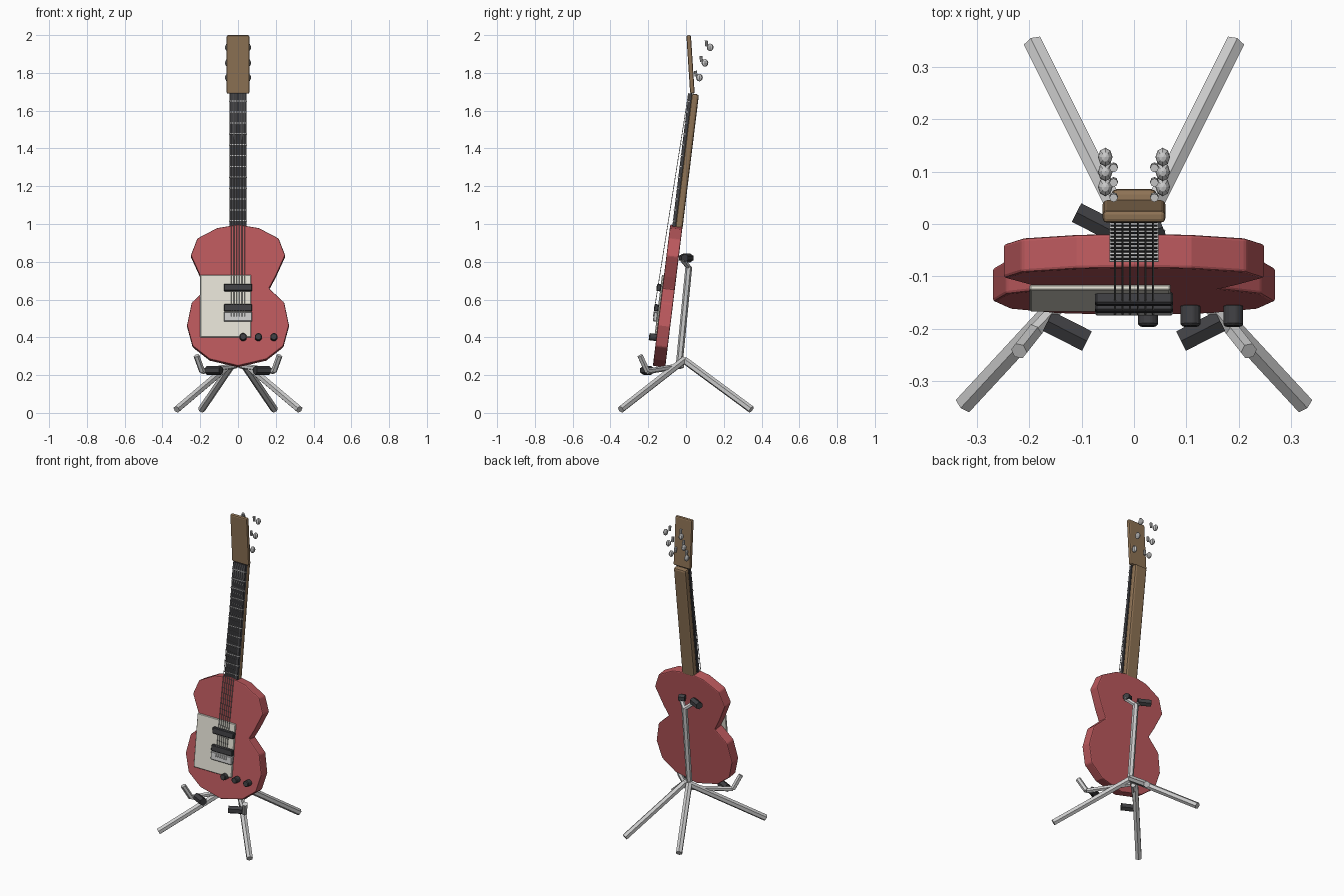
import bpy, bmesh, math
from mathutils import Vector, Matrix

if "Cube" in bpy.data.objects:
    bpy.data.objects.remove(bpy.data.objects["Cube"])

# Frame of the guitar leaning back on its stand
TILT = math.radians(-7)
LEAN = Matrix.Translation((0, -0.142, 0.25)) @ Matrix.Rotation(TILT, 4, 'X')


def material(name, rgb):
    m = bpy.data.materials.new(name)
    m.diffuse_color = (*rgb, 1)
    m.use_nodes = True
    m.node_tree.nodes["Principled BSDF"].inputs["Base Color"].default_value = m.diffuse_color
    return m


RED = material("red_lacquer", (0.5, 0.1, 0.11))
WOOD = material("brown_wood", (0.27, 0.17, 0.09))
DARK = material("dark_plastic", (0.05, 0.05, 0.055))
CREAM = material("cream_plastic", (0.78, 0.76, 0.67))


def finish(name, bm, mat=None, matrix=None, bevel=0, segments=1):
    bmesh.ops.recalc_face_normals(bm, faces=bm.faces[:])
    mesh = bpy.data.meshes.new(name)
    bm.to_mesh(mesh)
    bm.free()
    ob = bpy.data.objects.new(name, mesh)
    bpy.context.collection.objects.link(ob)
    if matrix is not None:
        ob.matrix_world = matrix
    if mat:
        mesh.materials.append(mat)
    if bevel:
        b = ob.modifiers.new("bevel", 'BEVEL')
        b.width, b.segments = bevel, segments
        b.limit_method = 'ANGLE'
    return ob


def up(z):
    """World height to height along the leaning guitar."""
    return (z - 0.25) / math.cos(TILT)


def box(name, x, y, z, mat=None, matrix=LEAN, bevel=0, segments=1):
    bm = bmesh.new()
    bmesh.ops.create_cube(bm, size=1)
    for v in bm.verts:
        v.co = [lo + (c + 0.5) * (hi - lo) for c, (lo, hi) in zip(v.co, (x, y, z))]
    return finish(name, bm, mat, matrix, bevel, segments)


def rod(name, a, b, r, mat=None, sides=6, matrix=None, bevel=0):
    a, b = Vector(a), Vector(b)
    d = b - a
    m = Matrix.Translation((a + b) / 2) @ d.to_track_quat('Z', 'Y').to_matrix().to_4x4()
    bm = bmesh.new()
    bmesh.ops.create_cone(bm, cap_ends=True, segments=sides, radius1=r, radius2=r,
                          depth=d.length, matrix=m)
    return finish(name, bm, mat, matrix, bevel)


# Body: mirrored outline, extruded
half = [(0.11, 0.975), (0.215, 0.92), (0.25, 0.83), (0.2, 0.72), (0.165, 0.655),
        (0.245, 0.58), (0.27, 0.46), (0.24, 0.35), (0.15, 0.28)]
outline = [(0, 0.993)] + half + [(0, 0.245)] + [(-x, z) for x, z in reversed(half)]
bm = bmesh.new()
face = bm.faces.new([bm.verts.new((x, -0.033, up(z))) for x, z in outline])
ext = bmesh.ops.extrude_face_region(bm, geom=[face])
bmesh.ops.translate(bm, vec=(0, 0.066, 0),
                    verts=[g for g in ext["geom"] if isinstance(g, bmesh.types.BMVert)])
finish("body", bm, RED, LEAN, 0.006, 2)

# Front fittings
box("pickguard", (-0.2, 0.07), (-0.044, -0.032), (up(0.395), up(0.725)), CREAM, bevel=0.003)
for i, z in enumerate((0.55, 0.657)):
    box(f"pickup_{i + 1}", (-0.075, 0.075), (-0.064, -0.04), (up(z - 0.019), up(z + 0.019)),
        DARK, bevel=0.004)
box("bridge", (-0.075, 0.075), (-0.062, -0.04), (up(0.478), up(0.528)), bevel=0.004)
for i, x in enumerate((0.027, 0.108, 0.19)):
    rod(f"knob_{i + 1}", (x, -0.03, up(0.395)), (x, -0.072, up(0.395)), 0.02, DARK, 10,
        LEAN, 0.004)

# Neck, fretboard and frets
box("neck", (-0.044, 0.044), (-0.004, 0.034), (up(0.97), up(1.69)), WOOD, bevel=0.012, segments=2)
box("fretboard", (-0.045, 0.045), (-0.021, -0.003), (up(0.985), up(1.69)), DARK)
frets = box("frets", (-0.047, 0.047), (-0.0245, -0.012), (up(1.012), up(1.017)))
arr = frets.modifiers.new("repeat", 'ARRAY')
arr.count = 12
arr.use_relative_offset = False
arr.use_constant_offset = True
arr.constant_offset_displace = (0, 0, 0.058)

# Headstock, bent forward
HEAD = Matrix.Translation((0, 0.034, 1.69)) @ Matrix.Rotation(math.radians(3.7), 4, 'X')
box("headstock", (-0.06, 0.06), (-0.012, 0.012), (0, 0.31), WOOD, HEAD, 0.008, 2)

# Strings
for i in range(6):
    x = -0.036 + i * 0.0144
    rod(f"string_{i + 1}", (x, -0.173, 0.51), (x, 0.013, 1.69), 0.002, sides=5)

# Tuners, three on each side behind the headstock
for side, s in (("left", -1), ("right", 1)):
    for i, (y, z) in enumerate(((0.071, 1.775), (0.1, 1.853), (0.128, 1.935))):
        bm = bmesh.new()
        bmesh.ops.create_uvsphere(bm, u_segments=8, v_segments=6, radius=1)
        finish(f"tuner_button_{side}_{i + 1}", bm, None,
               Matrix.Translation((s * 0.055, y, z)) @ Matrix.Diagonal((0.014, 0.018, 0.02, 1)))
        rod(f"tuner_post_{side}_{i + 1}", (s * 0.039, y - 0.018, z + 0.006),
            (s * 0.039, y - 0.021, z + 0.036), 0.008, sides=8)

# Stand: legs, cradle arms and pads
for side, s in (("left", -1), ("right", 1)):
    rod(f"front_leg_{side}", (s * 0.015, -0.01, 0.28), (s * 0.325, -0.345, 0.018), 0.02)
    rod(f"back_leg_{side}", (s * 0.015, -0.01, 0.28), (s * 0.193, 0.346, 0.018), 0.02)
    elbow = (s * 0.19, -0.205, 0.22)
    rod(f"cradle_arm_{side}", (s * 0.01, -0.02, 0.25), elbow, 0.015)
    rod(f"cradle_tip_{side}", elbow, (s * 0.22, -0.243, 0.303), 0.016)
    rod(f"cradle_pad_{side}", (s * 0.165, -0.186, 0.225), (s * 0.09, -0.224, 0.225), 0.024, DARK)
    rod(f"yoke_arm_{side}", (0, 0.015, 0.77), (s * 0.05, -0.02, 0.812), 0.014)

# Stand post and upper pads
rod("stand_post", (0, -0.035, 0.265), (0, 0.015, 0.775), 0.018)
rod("yoke_pad_left", (-0.11, 0.022, 0.82), (-0.04, -0.014, 0.82), 0.023, DARK)
rod("yoke_pad_right", (0.055, -0.006, 0.82), (0.02, -0.02, 0.82), 0.022, DARK)
